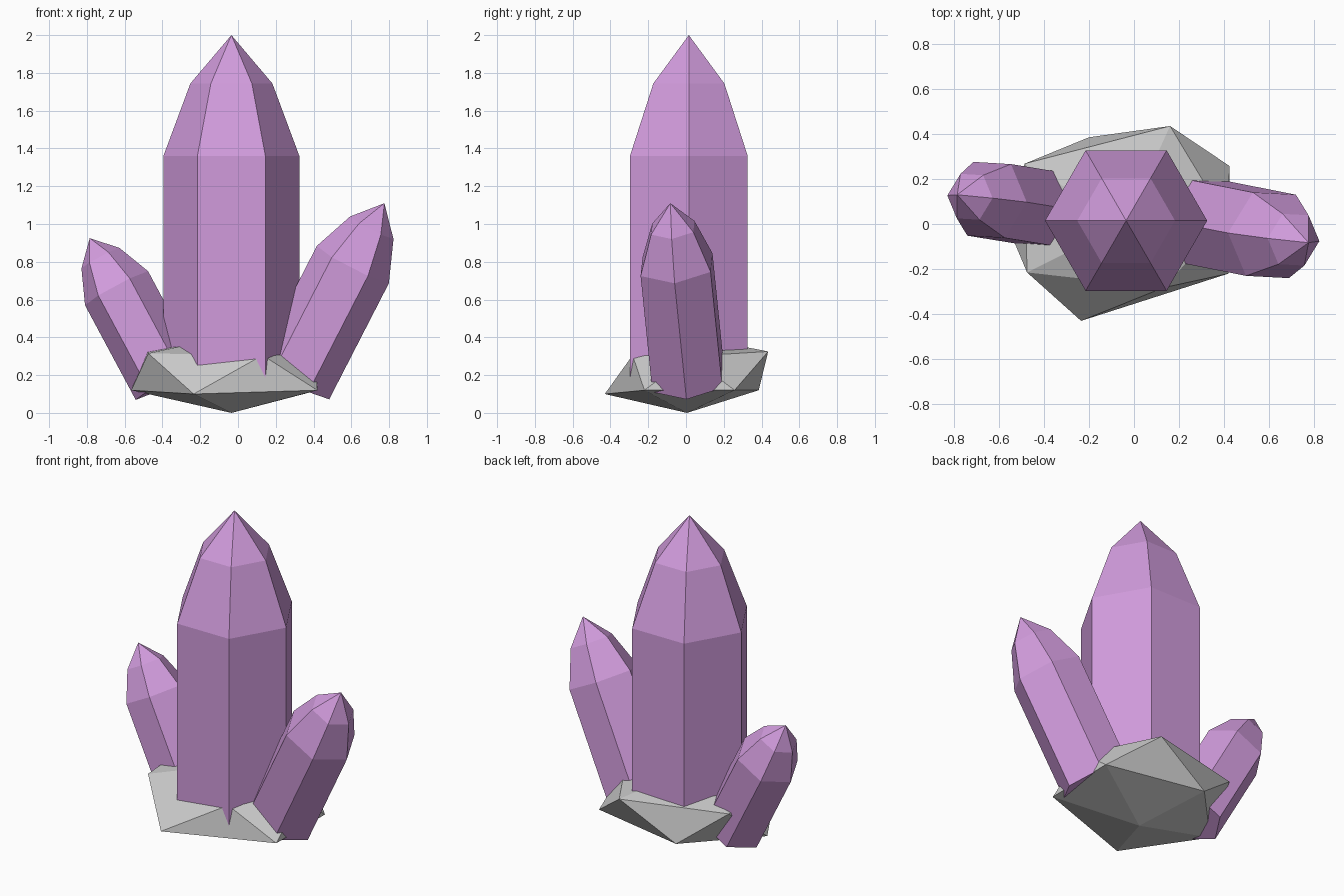
import bpy, math
from mathutils import Vector

if "Cube" in bpy.data.objects:
    bpy.data.objects.remove(bpy.data.objects["Cube"])

purple = bpy.data.materials.new("purple_crystal")
purple.diffuse_color = (0.64, 0.33, 0.72, 1)
purple.use_nodes = True
purple.node_tree.nodes["Principled BSDF"].inputs["Base Color"].default_value = purple.diffuse_color


def add_mesh(name, verts, faces, mat=None):
    me = bpy.data.meshes.new(name)
    me.from_pydata(verts, [], faces)
    me.update()
    ob = bpy.data.objects.new(name, me)
    bpy.context.collection.objects.link(ob)
    if mat:
        me.materials.append(mat)
    return ob


# Six-sided crystal: straight body, then a two-step point
def crystal(name, shoulder, apex, side, radius):
    c, a = Vector(shoulder), Vector(apex)
    tip = a - c
    d = tip.normalized()
    u = Vector(side)
    u = (u - d * u.dot(d)).normalized()      # direction of the first corner
    w = d.cross(u)
    verts = []
    for t, s in ((-1.89, 1), (0, 1), (0.6, 0.603)):
        for k in range(6):
            ang = k * math.pi / 3
            verts.append(c + tip * t + (u * math.cos(ang) + w * math.sin(ang)) * radius * s)
    verts.append(a)
    faces = [tuple(range(5, -1, -1))]
    for k in range(6):
        n = (k + 1) % 6
        faces += [(r + k, r + n, r + 6 + n, r + 6 + k) for r in (0, 6)]
        faces.append((12 + k, 12 + n, 18))
    return add_mesh(name, verts, faces, purple)


crystal("main_crystal", (-0.035, 0.015, 1.36), (-0.035, 0.015, 2.0), (1, 0, 0), 0.36)
crystal("right_crystal", (0.608, -0.05, 0.785), (0.775, -0.083, 1.11), (0.19, -0.01, -0.10), 0.215)
crystal("left_crystal", (-0.643, 0.107, 0.66), (-0.785, 0.13, 0.925), (-0.167, 0.01, -0.09), 0.19)

# Rough rock base: an uneven, flattened icosahedron
lower = [(-0.235, -0.43, 0.10), (0.42, -0.22, 0.12), (0.425, 0.257, 0.12),
         (-0.20, 0.385, 0.12), (-0.565, 0.0, 0.12)]
upper = [(0.13, -0.283, 0.305), (0.41, 0.02, 0.30), (0.16, 0.435, 0.325),
         (-0.485, 0.268, 0.34), (-0.475, -0.215, 0.315)]
verts = lower + upper + [(-0.035, 0.005, 0.0), (-0.035, 0.005, 0.41)]
faces = []
for k in range(5):
    n = (k + 1) % 5
    faces += [(n, k, 10), (k, n, 5 + k), (n, 5 + n, 5 + k), (5 + k, 5 + n, 11)]
add_mesh("rock_base", verts, faces)
